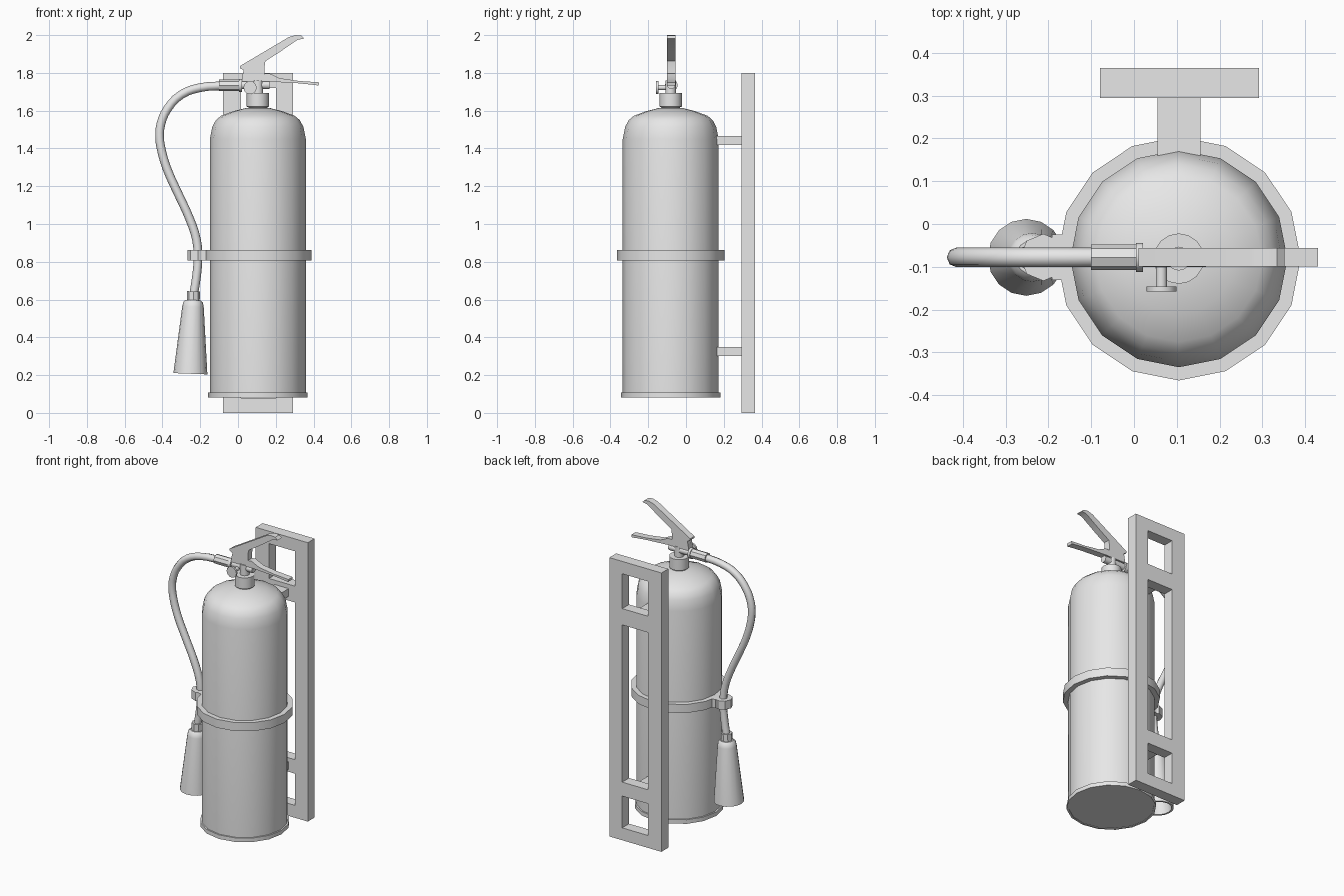
import bpy, bmesh, math
from mathutils import Vector, Matrix

cube = bpy.data.objects.get("Cube")
if cube:
    bpy.data.objects.remove(cube, do_unlink=True)

grey = bpy.data.materials.new("plain grey")
grey.use_nodes = True
grey.diffuse_color = (0.8, 0.8, 0.8, 1)
grey.node_tree.nodes["Principled BSDF"].inputs["Base Color"].default_value = (0.8, 0.8, 0.8, 1)

CX, CY = 0.105, -0.081      # cylinder axis
HY = -0.078                 # plane of hose and handles


def finish(name, bm, smooth=None):
    bmesh.ops.remove_doubles(bm, verts=bm.verts, dist=1e-5)
    bmesh.ops.recalc_face_normals(bm, faces=bm.faces)
    mesh = bpy.data.meshes.new(name)
    bm.to_mesh(mesh)
    bm.free()
    mesh.materials.append(grey)
    obj = bpy.data.objects.new(name, mesh)
    bpy.context.collection.objects.link(obj)
    if smooth:
        shade(obj, smooth)
    return obj


def shade(obj, angle):
    bpy.ops.object.select_all(action='DESELECT')
    obj.select_set(True)
    bpy.context.view_layer.objects.active = obj
    bpy.ops.object.shade_smooth_by_angle(angle=math.radians(angle))


def lathe(name, profile, base, axis=(0, 0, 1), sides=16, smooth=35, closed=False):
    """Revolve (radius, height) points around an axis through base."""
    bm = bmesh.new()
    turn = Vector((0, 0, 1)).rotation_difference(Vector(axis)).to_matrix()
    rings = []
    for r, h in profile:
        angles = [math.tau * i / sides for i in range(sides)]
        rings.append([bm.verts.new(Vector(base) + turn @ Vector((r * math.cos(a), r * math.sin(a), h)))
                      for a in angles])
    pairs = list(zip(rings, rings[1:]))
    if closed:
        pairs.append((rings[-1], rings[0]))
    else:
        bm.faces.new(rings[0])
        bm.faces.new(rings[-1])
    for low, high in pairs:
        for i in range(sides):
            j = (i + 1) % sides
            bm.faces.new((low[i], low[j], high[j], high[i]))
    return finish(name, bm, smooth)


def box(name, lo, hi):
    bm = bmesh.new()
    bmesh.ops.create_cube(bm, size=1)
    lo, hi = Vector(lo), Vector(hi)
    bmesh.ops.transform(bm, verts=bm.verts,
                        matrix=Matrix.Translation((lo + hi) / 2) @ Matrix.Diagonal((*(hi - lo), 1)))
    return finish(name, bm)


def plate(name, outline, width):
    """Extrude an (x, z) outline along y, centred on the handle plane."""
    bm = bmesh.new()
    face = bm.faces.new([bm.verts.new((x, HY - width / 2, z)) for x, z in outline])
    new = bmesh.ops.extrude_face_region(bm, geom=[face])["geom"]
    bmesh.ops.translate(bm, verts=[v for v in new if isinstance(v, bmesh.types.BMVert)], vec=(0, width, 0))
    return finish(name, bm, 25)


# Cylinder, foot rim, neck
lathe("tank", [(0.254, 0.085), (0.254, 1.45), (0.241, 1.515), (0.222, 1.55), (0.195, 1.573),
               (0.13, 1.597), (0.06, 1.615)], (CX, CY, 0))
lathe("foot_rim", [(0.263, 0.082), (0.263, 0.108), (0.25, 0.108), (0.25, 0.082)], (CX, CY, 0), closed=True)
lathe("neck", [(0.05, 1.6), (0.05, 1.618), (0.059, 1.622), (0.059, 1.693)], (CX, CY, 0))
lathe("valve_stem", [(0.028, 1.69), (0.028, 1.76)], (CX, CY, 0), sides=12)

# Strap with hose clip
lathe("strap", [(0.285, 0.808), (0.285, 0.863), (0.25, 0.863), (0.25, 0.808)], (CX, CY, 0), closed=True)
lathe("hose_clip", [(0.055, 0.808), (0.055, 0.863), (0.022, 0.863), (0.022, 0.808)],
      (-0.212, HY, 0), sides=8, closed=True)
box("clip_arm", (-0.192, HY - 0.053, 0.808), (-0.148, HY + 0.053, 0.863))

# Wall bracket: two rails, four crossbars, two stand-offs
for side, x0, x1 in (("right", -0.08, 0.015), ("left", 0.2, 0.292)):
    box("bracket_rail_" + side, (x0, 0.295, 0), (x1, 0.365, 1.8))
for i, (z0, z1) in enumerate(((0, 0.08), (0.285, 0.375), (1.39, 1.495), (1.72, 1.8))):
    box(f"bracket_crossbar_{i + 1}", (0.015, 0.295, z0), (0.2, 0.365, z1))
for name, z in (("lower", 0.325), ("upper", 1.442)):
    box("standoff_" + name, (0.055, 0.16, z - 0.025), (0.155, 0.3, z + 0.025))

# Hose
path = [(-0.08, 1.732), (-0.2, 1.722), (-0.3, 1.685), (-0.373, 1.61), (-0.408, 1.53), (-0.415, 1.46),
        (-0.405, 1.39), (-0.375, 1.29), (-0.32, 1.167), (-0.257, 1.03), (-0.22, 0.918),
        (-0.212, 0.82), (-0.22, 0.72), (-0.236, 0.62)]
curve = bpy.data.curves.new("hose", 'CURVE')
curve.dimensions = '3D'
curve.bevel_depth = 0.023
curve.bevel_resolution = 2
spline = curve.splines.new('BEZIER')
spline.bezier_points.add(len(path) - 1)
spline.resolution_u = 3
for point, (x, z) in zip(spline.bezier_points, path):
    point.co = (x, HY, z)
    point.handle_left_type = point.handle_right_type = 'AUTO'
curve.materials.append(grey)
hose = bpy.data.objects.new("hose", curve)
bpy.context.collection.objects.link(hose)
bpy.ops.object.select_all(action='DESELECT')
hose.select_set(True)
bpy.context.view_layer.objects.active = hose
bpy.ops.object.convert(target='MESH')
shade(bpy.context.view_layer.objects.active, 50)

# Discharge horn, hollow at the mouth
down = Vector((-0.015, 0, -0.39)).normalized()
lathe("horn_collar", [(0.034, 0), (0.034, 0.06)], (-0.235, HY, 0.643), down, 8)
lathe("horn", [(0.04, 0), (0.052, 0.012), (0.057, 0.035), (0.09, 0.39), (0.078, 0.39), (0.045, 0.05)],
      (-0.237, HY, 0.597), down)

# Hose connector, valve body and side gauge
along = (1, 0, 0)
lathe("hose_connector", [(0.03, 0), (0.03, 0.108)], (-0.1, HY, 1.734), along, 8)
lathe("connector_flange", [(0.034, 0), (0.034, 0.016)], (0.005, HY, 1.734), along, 12)
lathe("valve_body", [(0.022, 0), (0.022, 0.15)], (0.018, HY, 1.736), along, 12)
lathe("gauge", [(0.013, 0), (0.013, 0.068), (0.035, 0.068), (0.035, 0.08)],
      (0.064, HY, 1.722), (0, -1, 0), 12)

# Handles
plate("upper_lever", [(0.01, 1.825), (0.01, 1.836), (0.27, 1.99), (0.305, 2.0), (0.335, 1.997), (0.352, 1.982),
                      (0.315, 1.975), (0.22, 1.91), (0.145, 1.862), (0.14, 1.83), (0.14, 1.79),
                      (0.025, 1.79), (0.03, 1.815)], 0.043)
plate("lower_handle", [(0.02, 1.755), (0.025, 1.795), (0.14, 1.795), (0.165, 1.798), (0.22, 1.772),
                       (0.325, 1.757), (0.43, 1.75), (0.426, 1.733), (0.39, 1.738), (0.32, 1.745),
                       (0.167, 1.754)], 0.043)
